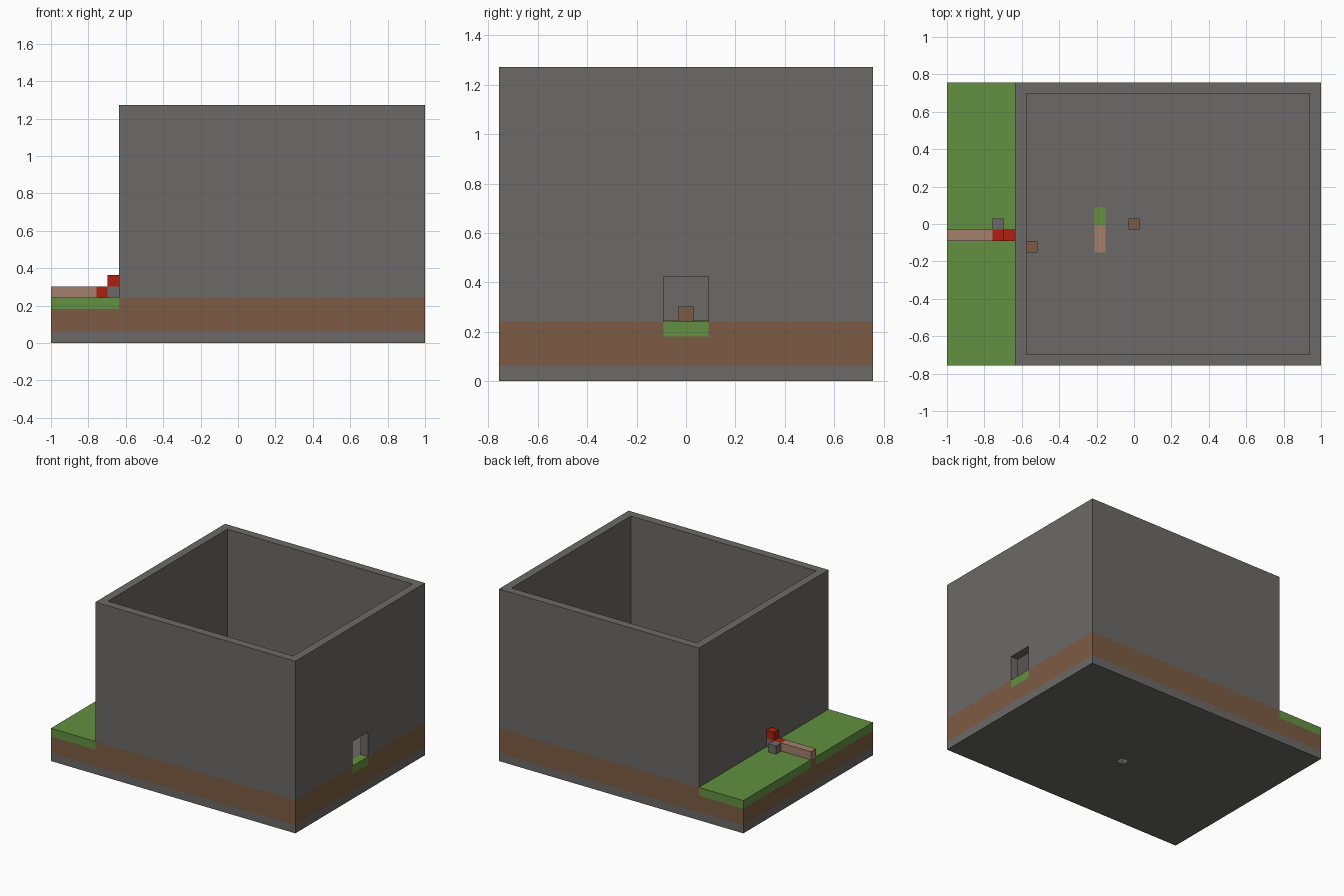
import bpy
import bmesh
from mathutils import Vector

if "Cube" in bpy.data.objects:
    bpy.data.objects.remove(bpy.data.objects["Cube"], do_unlink=True)

# The model sits on a grid of equal blocks: NX wide, NY deep, NZ high
NX, NY, NZ = 33, 25, 21
U = 2 / NX


def material(name, hex_code):
    rgb = [int(hex_code[i:i + 2], 16) / 255 for i in (0, 2, 4)]
    color = [((c + 0.055) / 1.055) ** 2.4 for c in rgb] + [1]
    m = bpy.data.materials.new(name)
    m.use_nodes = True
    m.diffuse_color = color
    m.node_tree.nodes["Principled BSDF"].inputs["Base Color"].default_value = color
    return m


STONE = material("stone grey", "6c6a68")
DIRT = material("dirt brown", "7c5c44")
GRASS = material("grass green", "629040")
PLANK = material("plank tan", "a2806c")
RED = material("bright red", "ad200f")


def block(name, lo, hi, mat):
    """Box between two grid corners."""
    bm = bmesh.new()
    bmesh.ops.create_cube(bm, size=1)
    for v in bm.verts:
        p = [hi[k] if v.co[k] > 0 else lo[k] for k in range(3)]
        v.co = Vector((p[0] - NX / 2, p[1] - NY / 2, p[2])) * U
    mesh = bpy.data.meshes.new(name)
    bm.to_mesh(mesh)
    bm.free()
    mesh.materials.append(mat)
    ob = bpy.data.objects.new(name, mesh)
    bpy.context.collection.objects.link(ob)
    return ob


def cube(name, i, j, k, mat):
    return block(name, (i, j, k), (i + 1, j + 1, k + 1), mat)


def cut(ob, lo, hi):
    """Subtract a grid box from an object and bake the result."""
    cutter = block("cutter", lo, hi, ob.data.materials[0])
    cutter.hide_render = True
    mod = ob.modifiers.new("cut", "BOOLEAN")
    mod.operation = "DIFFERENCE"
    mod.solver = "EXACT"
    mod.object = cutter
    graph = bpy.context.evaluated_depsgraph_get()
    baked = bpy.data.meshes.new_from_object(ob.evaluated_get(graph))
    ob.modifiers.clear()
    ob.data = baked
    bpy.data.objects.remove(cutter, do_unlink=True)


WALL = 6      # first block column of the tower
GROUND = 4    # ground level

# Base slab with a one-block pit underneath
base = block("base_slab", (0, 0, 0), (NX, NY, 1), STONE)
cut(base, (16, 10, -1), (17, 11, 0.98))

# Earth layers; the top inside the tower is paved with stone
block("lower_earth", (0, 0, 1), (NX, NY, 3), DIRT)
earth = block("upper_earth", (WALL, 0, 3), (NX, NY, GROUND), DIRT)
cut(earth, (NX - 1, 11, 3), (NX + 1, 14, GROUND + 1))
earth.data.materials.append(STONE)
for face in earth.data.polygons:
    face.material_index = 1 if face.normal.z > 0.5 and face.center.z > 3.5 * U else 0
block("doorstep", (NX - 1, 11, 3), (NX, 14, GROUND), GRASS)

# Grass strip with a bare earth block at the path's end
lawn = block("grass_strip", (0, 0, 3), (WALL, NY, GROUND), GRASS)
cut(lawn, (-1, 11, 2), (1, 12, GROUND + 1))
cube("path_end_earth", 0, 11, 3, DIRT)

# Open-topped tower with a doorway
tower = block("tower_walls", (WALL, 0, GROUND), (NX, NY, NZ), STONE)
cut(tower, (WALL + 1, 1, GROUND - 1), (NX - 1, NY - 1, NZ + 1))
cut(tower, (NX - 2, 11, GROUND - 1), (NX + 1, 14, GROUND + 3))

# Loose blocks and ground patches inside
cube("inner_dirt_block_centre", 16, 12, GROUND, DIRT)
cube("inner_dirt_block_side", 7, 10, GROUND, DIRT)
block("floor_plank_patch", (13, 10, GROUND), (14, 12.35, GROUND + 0.04), PLANK)
block("floor_grass_patch", (13, 12.35, GROUND), (14, 14, GROUND + 0.04), GRASS)

# Plank beam and blocks outside
block("plank_beam", (0, 11, GROUND), (4, 12, GROUND + 1), PLANK)
cube("red_block_low", 4, 11, GROUND, RED)
cube("red_block_high", 5, 11, GROUND + 1, RED)
cube("stone_block_under", 5, 11, GROUND, STONE)
cube("stone_block_side", 4, 12, GROUND, STONE)
